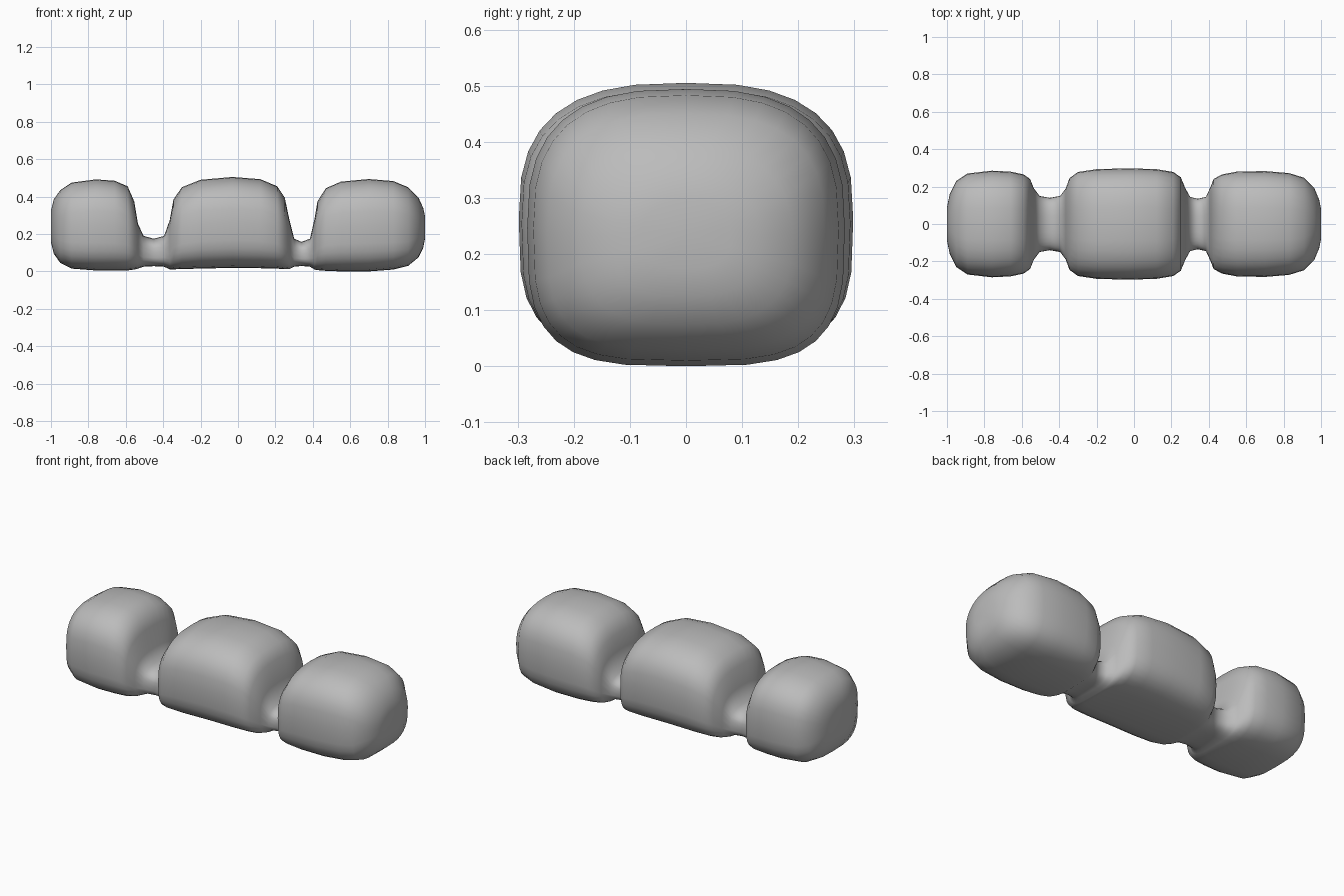
import bpy
import bmesh
import math

cube = bpy.data.objects.get("Cube")
if cube:
    bpy.data.objects.remove(cube, do_unlink=True)

# One plain grey material
grey = bpy.data.materials.new("plain grey")
grey.use_nodes = True
colour = (0.5, 0.5, 0.5, 1)
grey.diffuse_color = colour
grey.node_tree.nodes["Principled BSDF"].inputs["Base Color"].default_value = colour

SIDES = 32

# Cross-sections along the body: x, half width, bottom, top
END_BLOCK_RIGHT = [
    (-1, .09, .16, .33), (-.985, .16, .1, .39), (-.95, .23, .05, .44),
    (-.89, .27, .02, .48), (-.76, .285, .01, .497), (-.66, .28, .01, .49),
    (-.59, .265, .01, .46), (-.555, .24, .015, .38), (-.535, .19, .02, .26),
]
NECK_RIGHT = [(-.505, .15, .03, .195), (-.45, .14, .033, .18), (-.395, .15, .03, .195)]
MIDDLE_BLOCK = [
    (-.365, .19, .016, .28), (-.345, .245, .016, .39), (-.3, .278, .018, .455),
    (-.2, .293, .02, .495), (-.03, .298, .024, .51), (.12, .293, .022, .498),
    (.21, .278, .02, .46), (.25, .25, .017, .4), (.275, .19, .017, .28),
]
NECK_LEFT = [(.3, .145, .03, .18), (.34, .135, .034, .163), (.385, .145, .03, .18)]
END_BLOCK_LEFT = [
    (.41, .2, .015, .29), (.425, .24, .012, .38), (.47, .265, .008, .45),
    (.55, .28, .005, .485), (.7, .283, .005, .499), (.83, .272, .015, .488),
    (.91, .247, .035, .455), (.965, .19, .08, .4), (.99, .13, .13, .345),
    (1, .08, .18, .3),
]
stations = END_BLOCK_RIGHT + NECK_RIGHT + MIDDLE_BLOCK + NECK_LEFT + END_BLOCK_LEFT


def soft_power(value, exponent):
    return math.copysign(abs(value) ** exponent, value)


def section_ring(bm, x, half, low, high):
    """Rounded-square ring, squarer along its underside."""
    ring = []
    middle = (low + high) / 2
    squareness = 2.2 if abs(x) > .95 else 2.75
    for i in range(SIDES):
        a = math.tau * i / SIDES
        n = squareness if math.sin(a) >= 0 else squareness + .7
        y = half * soft_power(math.cos(a), 2 / n)
        z = middle + (high - low) / 2 * soft_power(math.sin(a), 2 / n)
        ring.append(bm.verts.new((x, y, z)))
    return ring


# Continuous body: three rounded blocks joined by two low necks
bm = bmesh.new()
rings = [section_ring(bm, *s) for s in stations]
for first, second in zip(rings, rings[1:]):
    for i in range(SIDES):
        j = (i + 1) % SIDES
        bm.faces.new((first[i], first[j], second[j], second[i]))

# Close both rounded ends
for ring, s in ((rings[0], stations[0]), (rings[-1], stations[-1])):
    tip = bm.verts.new((s[0], 0, (s[2] + s[3]) / 2))
    for i in range(SIDES):
        bm.faces.new((ring[i], ring[(i + 1) % SIDES], tip))
bmesh.ops.recalc_face_normals(bm, faces=bm.faces)
for face in bm.faces:
    face.smooth = True

mesh = bpy.data.meshes.new("three_block_body")
bm.to_mesh(mesh)
bm.free()
lowest = min(v.co.z for v in mesh.vertices)
for v in mesh.vertices:
    v.co.z -= lowest
mesh.materials.append(grey)
body = bpy.data.objects.new("three_block_body", mesh)
bpy.context.collection.objects.link(body)
